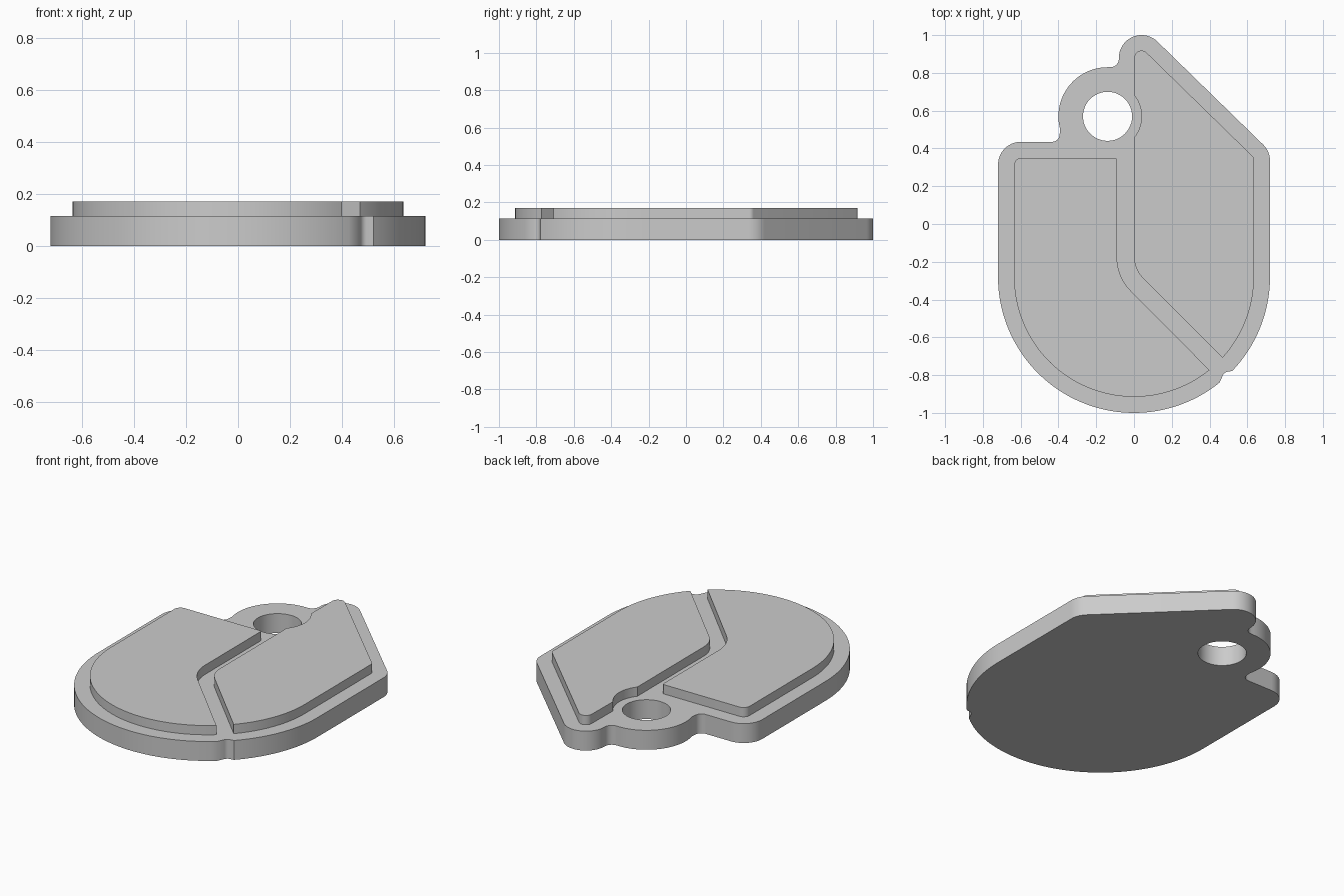
import bpy
import bmesh
from math import radians, cos, sin, tan
from mathutils import Vector

if "Cube" in bpy.data.objects:
    bpy.data.objects.remove(bpy.data.objects["Cube"], do_unlink=True)

grey = bpy.data.materials.new("plain grey")
grey.use_nodes = True
grey.diffuse_color = (0.6, 0.6, 0.6, 1)
grey.node_tree.nodes["Principled BSDF"].inputs["Base Color"].default_value = grey.diffuse_color

BASE_TOP, PAD_TOP = 0.115, 0.17
RING = (-0.14, 0.57)      # centre of the key ring hole
TIP = (0.04, 0.88)        # centre of the pointed tip
BOWL = (0, -0.28)         # centre of the round lower end


def arc(centre, r, start, end, steps=24):
    """Points on an arc, angles in degrees, with no further rounding."""
    angles = [radians(start + (end - start) * i / steps) for i in range(steps + 1)]
    return [(centre[0] + r * cos(a), centre[1] + r * sin(a), 0) for a in angles]


def rounded(corners, steps=8):
    """Closed outline; each corner (x, y, radius) is rounded by its radius."""
    out = []
    for i, (x, y, r) in enumerate(corners):
        p = Vector((x, y))
        if r == 0:
            out.append(p)
            continue
        a = (Vector(corners[i - 1][:2]) - p).normalized()
        b = (Vector(corners[(i + 1) % len(corners)][:2]) - p).normalized()
        half = a.angle(b) / 2
        centre = p + (a + b).normalized() * (r / sin(half))
        start = p + a * (r / tan(half)) - centre
        end = p + b * (r / tan(half)) - centre
        sweep = start.angle_signed(end)
        for k in range(steps + 1):
            t = -sweep * k / steps
            out.append(centre + Vector((start.x * cos(t) - start.y * sin(t),
                                        start.x * sin(t) + start.y * cos(t))))
    return out


def plate(name, outline, bottom, top):
    """Solid plate: one face along the outline, extruded upward."""
    bm = bmesh.new()
    face = bm.faces.new([bm.verts.new((p[0], p[1], bottom)) for p in outline])
    grown = bmesh.ops.extrude_face_region(bm, geom=[face], use_keep_orig=True)
    lifted = [g for g in grown["geom"] if isinstance(g, bmesh.types.BMVert)]
    bmesh.ops.translate(bm, verts=lifted, vec=(0, 0, top - bottom))
    bmesh.ops.recalc_face_normals(bm, faces=bm.faces[:])
    mesh = bpy.data.meshes.new(name)
    bm.to_mesh(mesh)
    bm.free()
    mesh.materials.append(grey)
    obj = bpy.data.objects.new(name, mesh)
    bpy.context.collection.objects.link(obj)
    return obj


def activate(obj):
    bpy.ops.object.select_all(action='DESELECT')
    obj.select_set(True)
    bpy.context.view_layer.objects.active = obj


# Base plate: round lower end with a small notch, pointed tip, ring lug
base_outline = rounded(
    arc(BOWL, 0.72, 180, 309, 48)
    + [(0.478, -0.785, 0.03)]
    + arc(BOWL, 0.72, 316.2, 360)
    + [(0.72, 0.385, 0.12)]
    + arc(TIP, 0.12, 45, 180)
    + [(-0.08, 0.83, 0.045)]
    + arc(RING, 0.26, 90, 195)
    + [(-0.397, 0.435, 0.04), (-0.72, 0.435, 0.12)])
base = plate("base_plate", base_outline, 0, BASE_TOP)

# Key ring hole through the base
cutter = plate("ring_hole_cutter", arc(RING, 0.13, 0, 360, 48)[:-1], -0.1, PAD_TOP)
hole = base.modifiers.new("ring_hole", 'BOOLEAN')
hole.operation = 'DIFFERENCE'
hole.solver = 'EXACT'
hole.object = cutter
activate(base)
bpy.ops.object.modifier_apply(modifier=hole.name)
bpy.data.objects.remove(cutter, do_unlink=True)

# Raised pad on the -x side, with the bent channel as its inner edge
wide_outline = rounded(
    arc(BOWL, 0.635, 180, 309, 48)
    + [(-0.09, -0.28, 0.25), (-0.09, 0.35, 0.012), (-0.635, 0.35, 0.04)])
wide_pad = plate("wide_pad", wide_outline, BASE_TOP, PAD_TOP)

# Raised pad on the +x side, cut back around the ring hole
pointed_outline = rounded(
    arc(BOWL, 0.635, 317.5, 360)
    + [(0.635, 0.352, 0.03)]
    + arc(TIP, 0.038, 45, 180, 12)
    + arc(RING, 0.18, 39, -39)
    + [(0, -0.24, 0.17)])
pointed_pad = plate("pointed_pad", pointed_outline, BASE_TOP, PAD_TOP)

# Smooth the curved walls, keep the rims sharp
for part in (base, wide_pad, pointed_pad):
    activate(part)
    bpy.ops.object.shade_smooth_by_angle(angle=radians(30))
